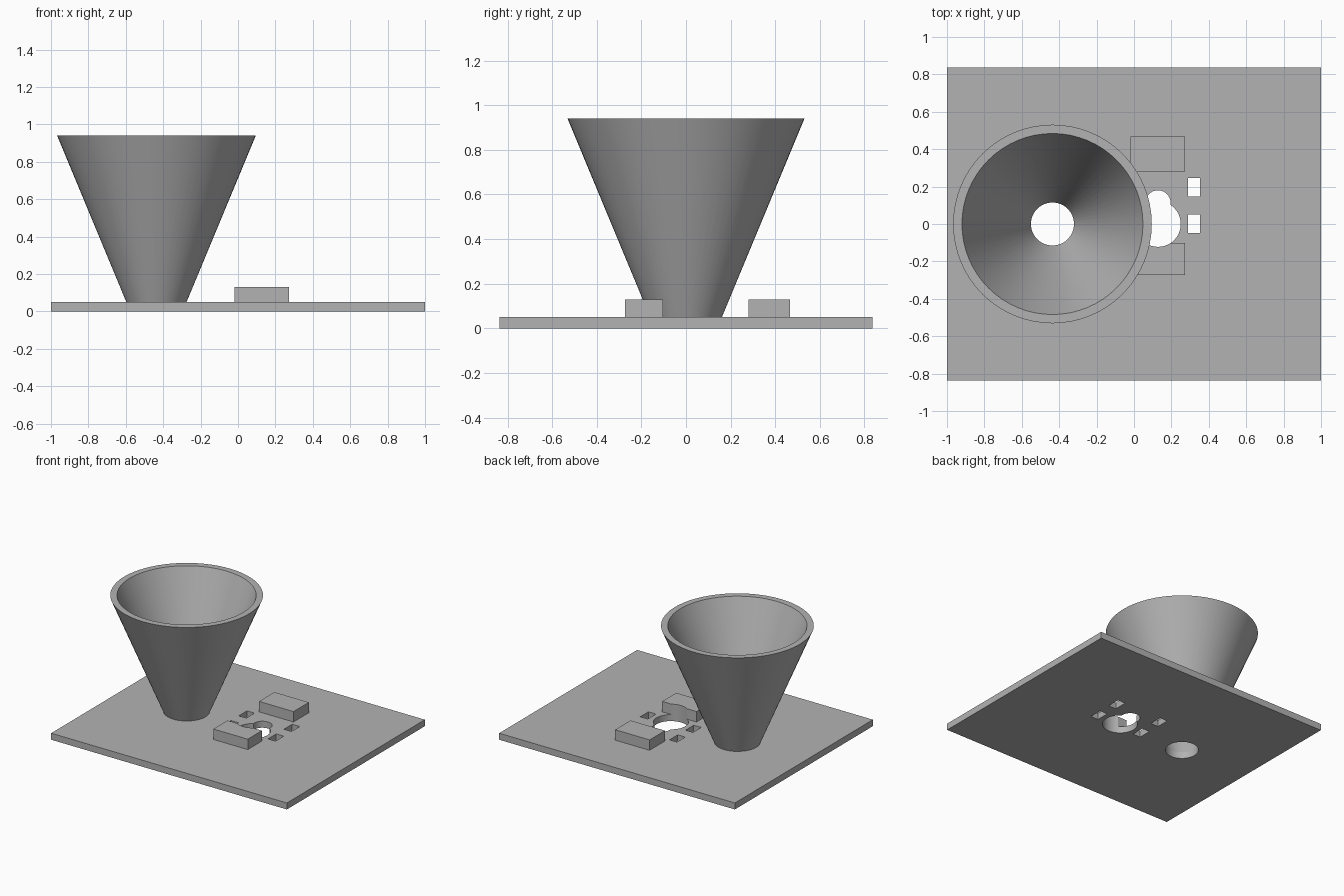
import bpy, bmesh, math

if "Cube" in bpy.data.objects:
    bpy.data.objects.remove(bpy.data.objects["Cube"])

grey = bpy.data.materials.new("plain grey")
grey.diffuse_color = (0.45, 0.45, 0.45, 1)
grey.use_nodes = True
grey.node_tree.nodes["Principled BSDF"].inputs["Base Color"].default_value = grey.diffuse_color

FUNNEL_X = -0.436
MID_X = 0.128          # centre line of the hole, blocks and slots
PLATE_Z = 0.05


def finish(name, bm):
    bmesh.ops.recalc_face_normals(bm, faces=bm.faces)
    mesh = bpy.data.meshes.new(name)
    bm.to_mesh(mesh)
    bm.free()
    mesh.materials.append(grey)
    ob = bpy.data.objects.new(name, mesh)
    bpy.context.collection.objects.link(ob)
    return ob


def box(name, x0, x1, y0, y1, z0, z1):
    bm = bmesh.new()
    bmesh.ops.create_cube(bm, size=1)
    for v in bm.verts:
        v.co = ((x0 + x1) / 2 + v.co.x * (x1 - x0),
                (y0 + y1) / 2 + v.co.y * (y1 - y0),
                (z0 + z1) / 2 + v.co.z * (z1 - z0))
    return finish(name, bm)


def cylinder(name, x, y, r):
    bm = bmesh.new()
    bmesh.ops.create_cone(bm, cap_ends=True, segments=64, radius1=r, radius2=r, depth=0.6)
    bmesh.ops.translate(bm, verts=bm.verts, vec=(x, y, 0.0))
    return finish(name, bm)


def select(ob):
    bpy.ops.object.select_all(action='DESELECT')
    ob.select_set(True)
    bpy.context.view_layer.objects.active = ob


def cut(ob, cutters):
    select(ob)
    for c in cutters:
        mod = ob.modifiers.new("cut", 'BOOLEAN')
        mod.operation = 'DIFFERENCE'
        mod.solver = 'EXACT'
        mod.object = c
        bpy.ops.object.modifier_apply(modifier=mod.name)


# Base plate and raised blocks
plate = box("base_plate", -1, 1, -0.836, 0.836, 0, PLATE_Z)
front_block = box("front_block", -0.018, 0.274, -0.273, -0.102, PLATE_Z, 0.13)
back_block = box("back_block", -0.018, 0.274, 0.281, 0.467, PLATE_Z, 0.13)

# Cutters: funnel outlet, keyhole opening and four slots
outlet = cylinder("outlet_cutter", FUNNEL_X, 0, 0.115)
large_hole = cylinder("large_hole_cutter", MID_X, 0, 0.122)
small_hole = cylinder("small_hole_cutter", MID_X, 0.112, 0.068)
slots = []
for side in (-1, 1):
    for y in (0.002, 0.196):
        x = MID_X + side * 0.192
        slots.append(box("slot_cutter", x - 0.032, x + 0.032, y - 0.05, y + 0.05, -0.1, 0.2))

cut(plate, [outlet, large_hole, small_hole] + slots)
cut(front_block, [large_hole])
for c in [outlet, large_hole, small_hole] + slots:
    bpy.data.objects.remove(c)

# Funnel: wall profile turned around its axis
bm = bmesh.new()
profile = [(0.161, PLATE_Z), (0.531, 0.94), (0.484, 0.94), (0.115, PLATE_Z)]
N = 64
rings = []
for r, z in profile:
    rings.append([bm.verts.new((FUNNEL_X + r * math.cos(2 * math.pi * i / N),
                                r * math.sin(2 * math.pi * i / N), z)) for i in range(N)])
for k in range(4):
    a, b = rings[k], rings[(k + 1) % 4]
    for i in range(N):
        j = (i + 1) % N
        bm.faces.new((a[i], a[j], b[j], b[i]))
funnel = finish("funnel", bm)

# Smooth the round walls, keep the edges sharp
for ob in (plate, front_block, funnel):
    select(ob)
    bpy.ops.object.shade_smooth_by_angle(angle=math.radians(30))
